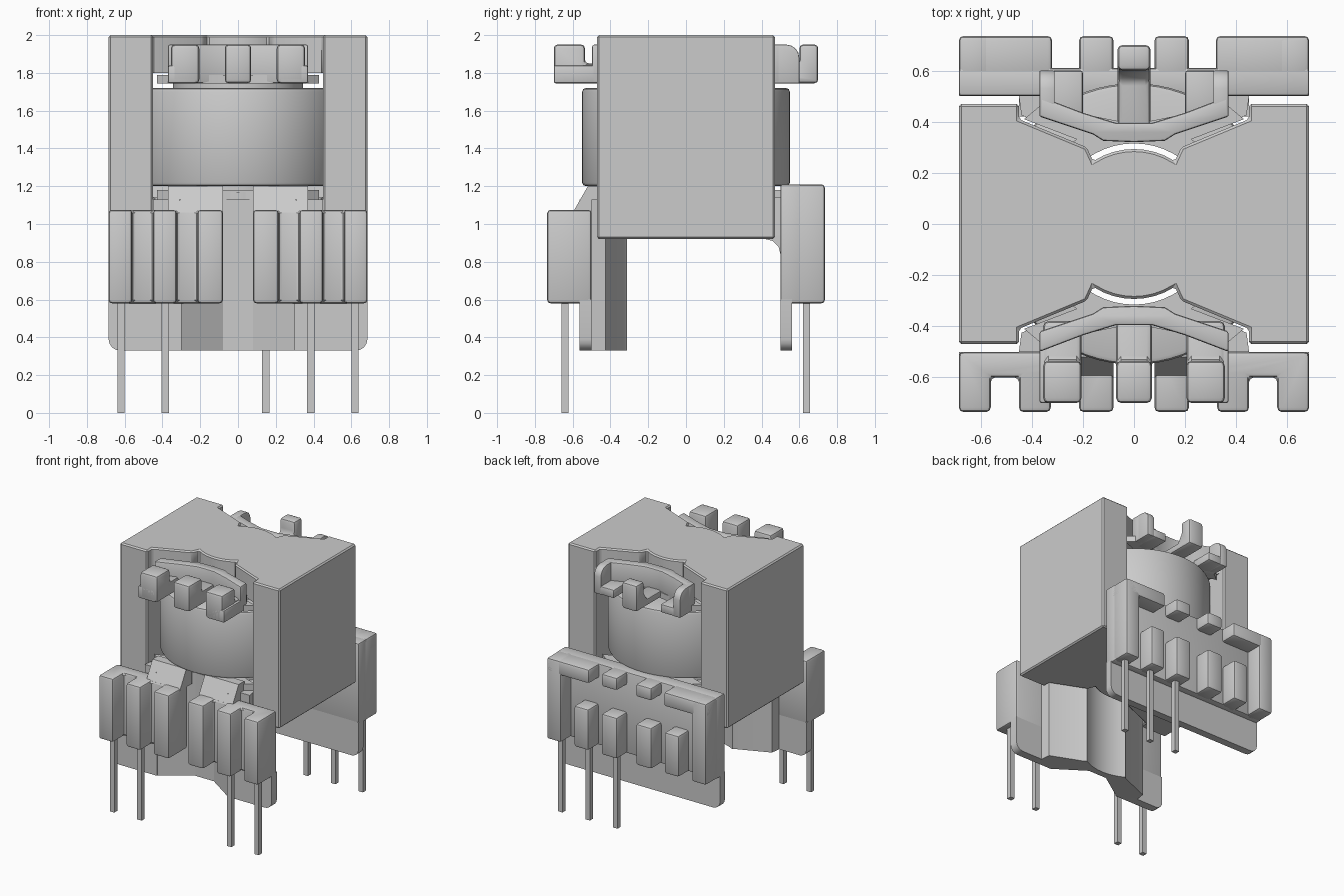
import bpy, bmesh
from math import sin, cos, radians, pi, sqrt

if "Cube" in bpy.data.objects:
    bpy.data.objects.remove(bpy.data.objects["Cube"])


def finish(name, bm, bevel=0.0, seg=2):
    bmesh.ops.recalc_face_normals(bm, faces=bm.faces)
    if bevel:
        edges = [e for e in bm.edges if e.calc_face_angle(0) > radians(32)]
        bmesh.ops.bevel(bm, geom=edges, offset=bevel, segments=seg, profile=0.5,
                        affect='EDGES', clamp_overlap=True)
    me = bpy.data.meshes.new(name)
    bm.to_mesh(me)
    bm.free()
    ob = bpy.data.objects.new(name, me)
    bpy.context.collection.objects.link(ob)
    bpy.ops.object.select_all(action='DESELECT')
    ob.select_set(True)
    bpy.context.view_layer.objects.active = ob
    bpy.ops.object.shade_smooth_by_angle(angle=radians(31))
    return ob


def extrude(name, pts, a, b, axis='z', bevel=0.0, seg=2):
    """Extrude a 2D outline from a to b along an axis (x: yz outline, y: xz, z: xy)."""
    place = {'x': lambda u, v, w: (w, u, v),
             'y': lambda u, v, w: (u, w, v),
             'z': lambda u, v, w: (u, v, w)}[axis]
    bm = bmesh.new()
    lo = [bm.verts.new(place(u, v, a)) for u, v in pts]
    hi = [bm.verts.new(place(u, v, b)) for u, v in pts]
    bm.faces.new(lo)
    bm.faces.new(hi)
    n = len(pts)
    for i in range(n):
        j = (i + 1) % n
        bm.faces.new((lo[i], lo[j], hi[j], hi[i]))
    return finish(name, bm, bevel, seg)


def box(name, x0, x1, y0, y1, z0, z1, bevel=0.0):
    return extrude(name, [(x0, y0), (x1, y0), (x1, y1), (x0, y1)], z0, z1, 'z', bevel)


def lathe(name, prof, n=64):
    bm = bmesh.new()
    rings = [[bm.verts.new((r * cos(2 * pi * i / n), r * sin(2 * pi * i / n), z))
              for r, z in prof] for i in range(n)]
    m = len(prof)
    for i in range(n):
        p, q = rings[i], rings[(i + 1) % n]
        for k in range(m):
            l = (k + 1) % m
            bm.faces.new((p[k], q[k], q[l], p[l]))
    return finish(name, bm)


def mirror_x(pts):
    """Complete a right-hand half outline with its mirrored left half."""
    return pts + [(-x, y) for x, y in reversed(pts) if abs(x) > 1e-6]


def flip_y(pts):
    return [(x, -y) for x, y in pts]


def arc(r, x_end, n=4):
    """Points on a circle around the origin from x = x_end to x = 0 (y > 0)."""
    return [(x_end * (1 - i / n), sqrt(r * r - (x_end * (1 - i / n)) ** 2)) for i in range(n + 1)]


# Ferrite core: notched block with a window cut through and a round centre post
quarter = [(.685, .47), (.45, .47), (.45, .41), (.185, .30)] + arc(.293, .16)
upper = mirror_x(quarter)
core = extrude("core", upper + [(x, -y) for x, y in reversed(upper)], .92, 2.0, 'z', .01, 1)
cutter = box("window_cutter", -.45, .45, -1, 1, 1.12, 1.80)
cutter.hide_render = True
mod = core.modifiers.new("window", 'BOOLEAN')
mod.object = cutter
mod.operation = 'DIFFERENCE'
mod.solver = 'EXACT'
bpy.context.view_layer.objects.active = core
bpy.ops.object.modifier_apply(modifier=mod.name)
bpy.data.objects.remove(cutter)
lathe("core_post", [(.001, 1.10), (.29, 1.10), (.29, 1.82), (.001, 1.82)])

# Bobbin spool and winding
lathe("bobbin_spool", [(.315, 1.12), (.40, 1.12), (.40, 1.17), (.345, 1.17), (.345, 1.745),
                       (.40, 1.745), (.40, 1.785), (.315, 1.785)])
lathe("winding", [(.34, 1.20), (.53, 1.20), (.544, 1.206), (.55, 1.22), (.55, 1.70),
                  (.544, 1.714), (.53, 1.72), (.34, 1.72)], 72)

# Flanges and raised walls on both sides of the spool
flange = mirror_x([(.37, .46), (.43, .41), (.195, .32)] + arc(.315, .155)) \
    + [(-.20, .43), (0, .39), (.20, .43)]
wall = mirror_x([(.37, .50), (.37, .42), (.16, .35), (.12, .325), (0, .32)]) \
    + [(-.20, .435), (-.07, .395), (.07, .395), (.20, .435)]
for side, f in (("back", lambda p: p), ("front", flip_y)):
    extrude(side + "_top_flange", f(flange), 1.745, 1.79)
    extrude(side + "_top_wall", f(wall), 1.745, 1.95, 'z', .01)
    extrude(side + "_bottom_flange", f(flange), 1.12, 1.18)

# Front wire hooks
hook = [(-.70, 1.745), (-.70, 1.95), (-.535, 1.95), (-.535, 1.85), (-.38, 1.85), (-.38, 1.745)]
for i, (x0, x1) in enumerate(((-.355, -.205), (-.07, .07), (.205, .355))):
    extrude("front_hook_%d" % i, hook, x0, x1, 'x', .02)

# Back wire hook and rounded side arms
extrude("back_hook", [(.70, 1.745), (.70, 1.95), (.60, 1.95), (.60, 1.86), (.56, 1.80),
                      (.37, 1.80), (.37, 1.745)], -.065, .065, 'x', .02)
arm = [(.42, 1.745), (.60, 1.745), (.60, 1.88)] + \
    [(.53 + .07 * cos(radians(a)), 1.88 + .07 * sin(radians(a))) for a in (22, 45, 67, 90)] + [(.42, 1.95)]
for s, side in ((-1, "left"), (1, "right")):
    extrude("back_arm_" + side, arm, *sorted((s * .31, s * .37)), 'x', .006)
    box("back_arm_ledge_" + side, *sorted((s * .20, s * .32)), .41, .60, 1.745, 1.81, .01)
    box("front_hook_base_" + side, *sorted((s * .22, s * .37)), -.70, -.45, 1.745, 1.84, .01)

# Front pin comb, with ramps above it
comb = [(.08, -.735), (.215, -.735), (.215, -.60), (.325, -.60), (.325, -.735), (.45, -.735),
        (.45, -.60), (.56, -.60), (.56, -.735), (.685, -.735), (.685, -.50), (.08, -.50)]
ramp = [(-.60, 1.06), (-.52, 1.20), (-.45, 1.20), (-.45, 1.06)]
for s, side in ((-1, "left"), (1, "right")):
    extrude("front_comb_" + side, [(s * x, y) for x, y in comb], .58, 1.075, 'z', .018)
    extrude("front_ramp_" + side, ramp, *sorted((s * .08, s * .37)), 'x')

# Front skirt: flat ends and a centre wall that bends into the core notch
corner = [(.625 + .06 * sin(radians(a)), .39 - .06 * cos(radians(a))) for a in (0, 22.5, 45, 67.5, 90)]
half_skirt = corner + [(.685, .60)]
for s, side in ((-1, "left"), (1, "right")):
    extrude("front_skirt_" + side, [(s * x, z) for x, z in [(.30, .60), (.30, .33)] + half_skirt],
            -.565, -.50, 'y')
inner = [(.31, .50), (.45, .50), (.44, .425), (.195, .325)] + arc(.36, .18)
extrude("front_centre_wall", flip_y(mirror_x([(.08, .41), (.31, .565)] + inner)), .33, 1.13)

# Back skirt and the plug that joins it to the spool
extrude("back_skirt", mirror_x(half_skirt[::-1]), .50, .56, 'y')
extrude("back_plug", mirror_x([(.37, .51)] + inner[1:]), .92, 1.14)
extrude("back_fillet", [(.42, .92), (.46, .91), (.49, .88), (.50, .84), (.52, .84), (.52, .94), (.42, .94)],
        -.45, .45, 'x')
box("back_bridge", -.37, .37, .43, .52, 1.12, 1.18)

# Back pin wall with posts, beams and teeth
box("back_wall", -.685, .685, .50, .61, .58, 1.21, .012)
for s, side in ((-1, "left"), (1, "right")):
    for part, x0, x1, z0, z1 in (("post", .56, .685, .58, 1.21), ("beam", .32, .685, 1.10, 1.21),
                                 ("bump", .08, .215, 1.11, 1.21), ("outer_tooth", .325, .45, .58, .90),
                                 ("inner_tooth", .08, .215, .58, .90)):
        box("back_%s_%s" % (part, side), *sorted((s * x0, s * x1)), .57, .735, z0, z1, .018)

# Pins
pins = [(x, -.64) for x in (-.62, -.385, .385, .62)] + [(x, .638) for x in (.147, .385, .62)]
for i, (x, y) in enumerate(pins):
    box("pin_%d" % i, x - .019, x + .019, y - .019, y + .019, 0, .62)
